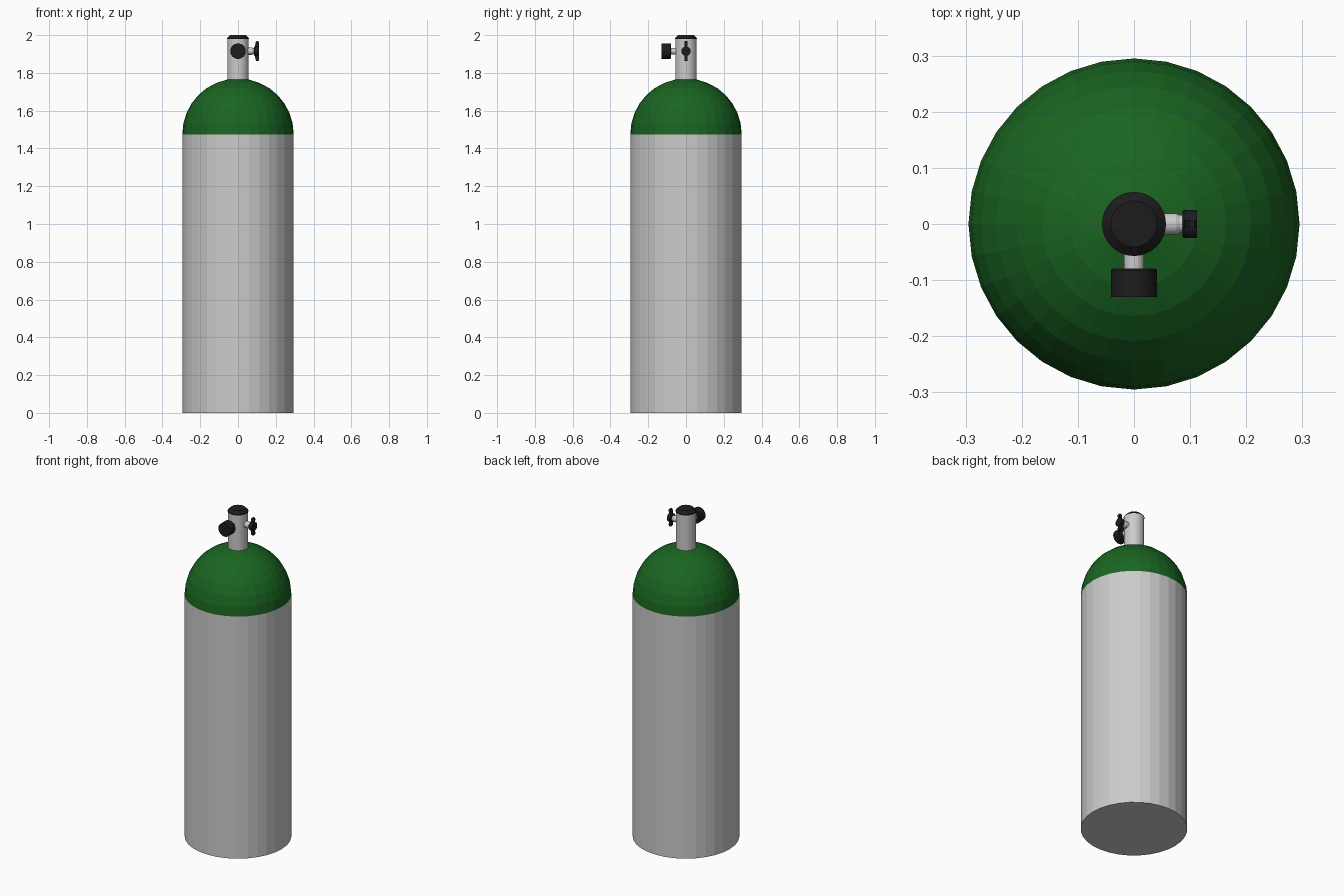
import bpy
from math import sin, cos, pi
from mathutils import Matrix

if "Cube" in bpy.data.objects:
    bpy.data.objects.remove(bpy.data.objects["Cube"])


def material(name, color):
    mat = bpy.data.materials.new(name)
    mat.diffuse_color = color
    mat.use_nodes = True
    mat.node_tree.nodes["Principled BSDF"].inputs["Base Color"].default_value = mat.diffuse_color
    return mat


GREEN = material("green_paint", (0.01, 0.13, 0.015, 1))
BLACK = material("black_rubber", (0.012, 0.012, 0.012, 1))
Z_VALVE = 1.915
TO_FRONT = Matrix.Translation((0, 0, Z_VALVE)) @ Matrix.Rotation(pi / 2, 4, 'X')
TO_RIGHT = Matrix.Translation((0, 0, Z_VALVE)) @ Matrix.Rotation(pi / 2, 4, 'Y')


def lathe(name, profile, sides=32, mat=None, frame=Matrix(), cap_start=False, cap_end=False):
    """Spin (radius, height) points around the local z axis; radius 0 makes a pole."""
    verts, rings, faces = [], [], []
    for r, h in profile:
        n = 1 if r == 0 else sides
        rings.append([len(verts) + i for i in range(n)])
        verts += [(r * cos(2 * pi * i / sides), r * sin(2 * pi * i / sides), h) for i in range(n)]
    for a, b in zip(rings, rings[1:]):
        for i in range(sides):
            j = (i + 1) % sides
            if len(b) == 1:
                faces.append((a[i], a[j], b[0]))
            else:
                faces.append((a[i], a[j], b[j], b[i]))
    if cap_start:
        faces.append(rings[0][::-1])
    if cap_end:
        faces.append(rings[-1])
    mesh = bpy.data.meshes.new(name)
    mesh.from_pydata(verts, [], faces)
    mesh.transform(frame)
    if mat:
        mesh.materials.append(mat)
    obj = bpy.data.objects.new(name, mesh)
    bpy.context.collection.objects.link(obj)
    return obj


# Tank body and hemispherical shoulder
R, SHOULDER = 0.295, 1.475
lathe("tank_body", [(R, 0), (R, SHOULDER)], cap_start=True)
dome = [(R * cos(k * pi / 16), SHOULDER + R * sin(k * pi / 16)) for k in range(8)]
lathe("tank_dome", dome + [(0, SHOULDER + R)], mat=GREEN)

# Valve post with bevelled black cap
lathe("valve_post", [(0.056, 1.74), (0.056, 1.985)])
lathe("valve_cap", [(0.057, 1.98), (0.057, 1.985), (0.041, 2.0)], mat=BLACK, cap_end=True)

# Front outlet: stem and round knob
lathe("front_stem", [(0.018, 0.04), (0.018, 0.085)], frame=TO_FRONT)
lathe("front_knob", [(0.038, 0.079), (0.041, 0.083), (0.041, 0.130)], mat=BLACK,
      frame=TO_FRONT, cap_start=True, cap_end=True)

# Right side: stem and hub of the wing handle
lathe("side_stem", [(0.019, 0.04), (0.019, 0.075), (0.016, 0.082), (0.016, 0.09)], frame=TO_RIGHT)
lathe("wing_hub", [(0.022, 0.086), (0.025, 0.089), (0.025, 0.112)], mat=BLACK,
      frame=TO_RIGHT, cap_start=True, cap_end=True)

# Two wings, mirrored up and down: outline in x-z, extruded in y
outline = [(0.090, 0.015), (0.110, 0.015), (0.112, 0.046), (0.108, 0.053), (0.098, 0.053), (0.092, 0.045)]
n = len(outline)
for name, s in (("upper_wing", 1), ("lower_wing", -1)):
    verts = [(x, s * y, Z_VALVE + s * z) for y in (-0.007, 0.007) for x, z in outline]
    faces = [tuple(range(n)), tuple(range(2 * n - 1, n - 1, -1))]
    faces += [((i + 1) % n, i, n + i, n + (i + 1) % n) for i in range(n)]
    mesh = bpy.data.meshes.new(name)
    mesh.from_pydata(verts, [], faces)
    mesh.materials.append(BLACK)
    bpy.context.collection.objects.link(bpy.data.objects.new(name, mesh))
